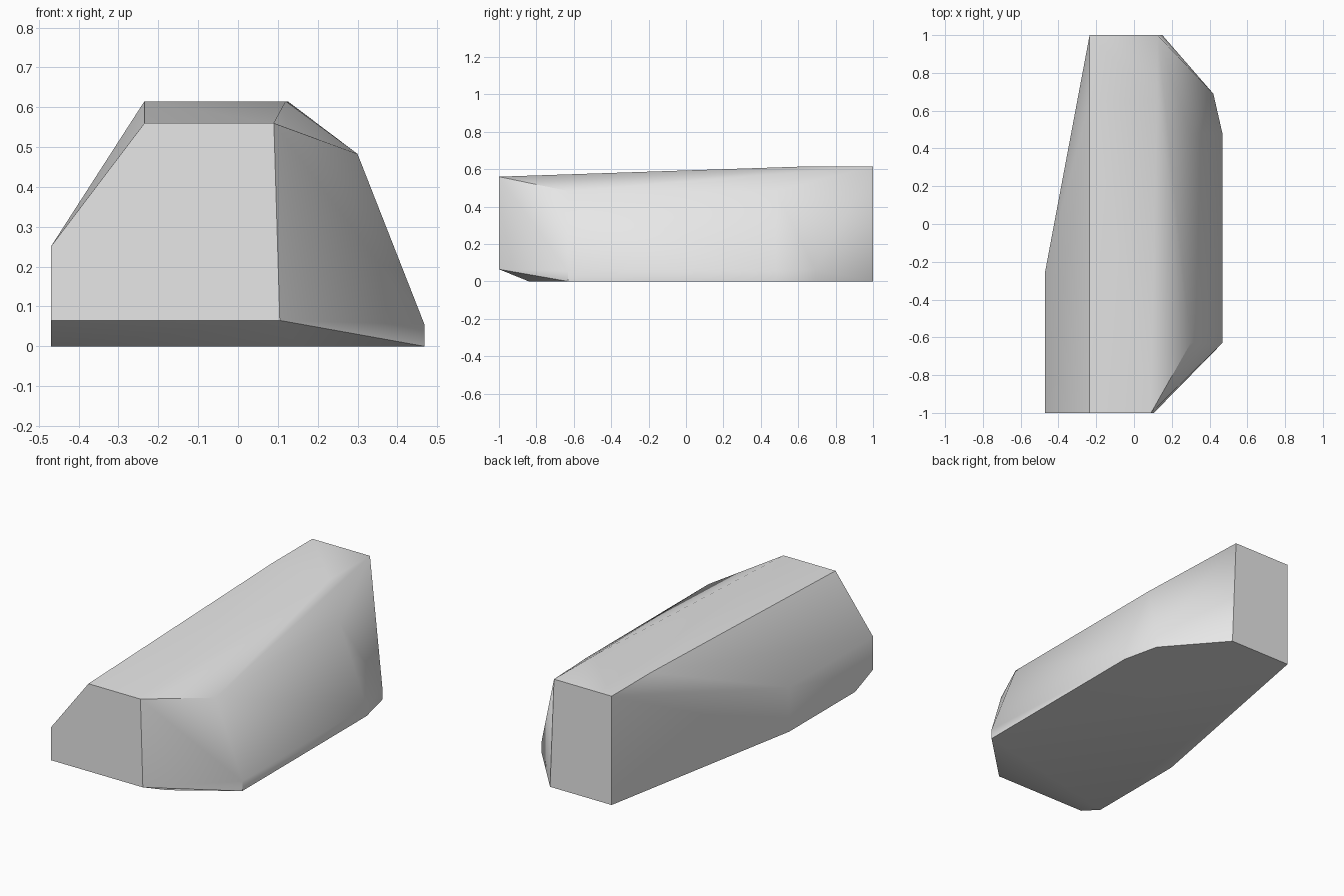
import bpy
import bmesh
import math

cube = bpy.data.objects.get("Cube")
if cube:
    bpy.data.objects.remove(cube, do_unlink=True)

# Stone colour
stone = bpy.data.materials.new("light_grey_stone")
stone.use_nodes = True
grey = (0.8, 0.8, 0.8, 1)
stone.diffuse_color = grey
stone.node_tree.nodes["Principled BSDF"].inputs["Base Color"].default_value = grey

# Cross-section corners (x, z) at each station along y
sections = {
    -1.0: [(-0.47, 0.065), (-0.47, 0.25), (-0.235, 0.56), (0.09, 0.56), (0.105, 0.065)],
    -0.84: [(-0.47, 0), (0.15, 0)],
    -0.63: [(0.30, 0.483), (0.468, 0.055), (0.468, 0)],
    -0.25: [(-0.47, 0), (-0.47, 0.25)],
    0.48: [(0.30, 0.483), (0.468, 0.055), (0.468, 0)],
    0.65: [(-0.235, 0.615), (0.12, 0.615)],
    0.69: [(0.42, 0.065), (0.42, 0)],
    1.0: [(-0.235, 0), (-0.235, 0.615), (0.125, 0.615), (0.15, 0)],
}

# Skin the sections into one chiselled block
bm = bmesh.new()
for y, corners in sections.items():
    for x, z in corners:
        bm.verts.new((x, y, z))
bmesh.ops.convex_hull(bm, input=bm.verts[:])
loose = [v for v in bm.verts if not v.link_faces]
bmesh.ops.delete(bm, geom=loose, context="VERTS")
bmesh.ops.dissolve_limit(bm, angle_limit=math.radians(1),
                         verts=bm.verts[:], edges=bm.edges[:])
bmesh.ops.recalc_face_normals(bm, faces=bm.faces[:])

mesh = bpy.data.meshes.new("rock_block")
bm.to_mesh(mesh)
bm.free()
mesh.materials.append(stone)
rock = bpy.data.objects.new("rock_block", mesh)
bpy.context.collection.objects.link(rock)

# Soft shading across the shallow facets, crisp main edges
bpy.ops.object.select_all(action="DESELECT")
rock.select_set(True)
bpy.context.view_layer.objects.active = rock
bpy.ops.object.shade_smooth_by_angle(angle=math.radians(38))
